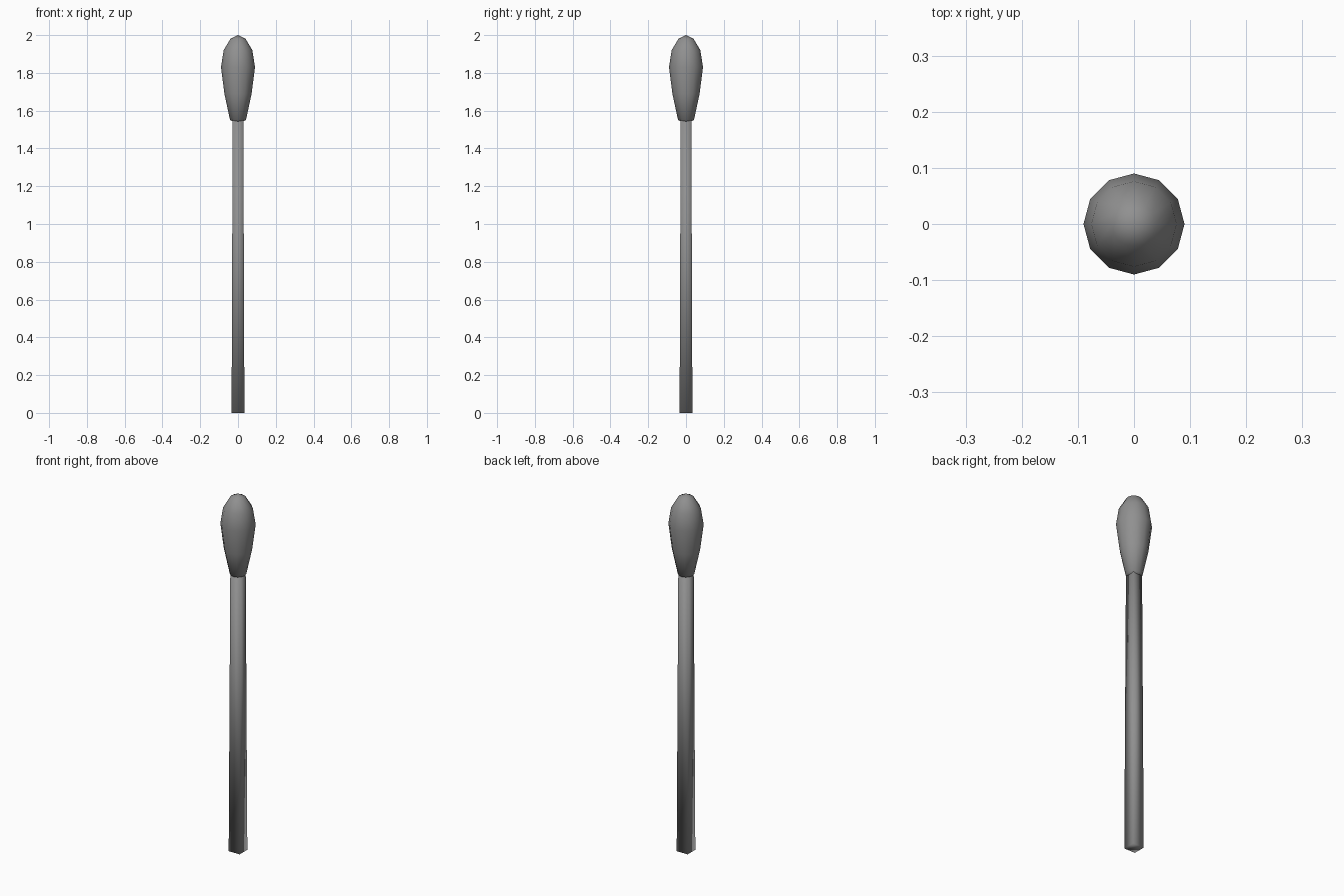
import bpy, bmesh

if "Cube" in bpy.data.objects:
    bpy.data.objects.remove(bpy.data.objects["Cube"])

# Dark grey used for the whole model
dark = bpy.data.materials.new("dark_grey")
dark.diffuse_color = (0.28, 0.28, 0.28, 1)
dark.use_nodes = True
dark.node_tree.nodes["Principled BSDF"].inputs["Base Color"].default_value = dark.diffuse_color


def add_object(name, bm):
    for f in bm.faces:
        f.smooth = True
    mesh = bpy.data.meshes.new(name)
    bm.to_mesh(mesh)
    bm.free()
    mesh.materials.append(dark)
    obj = bpy.data.objects.new(name, mesh)
    bpy.context.collection.objects.link(obj)
    return obj


# Square stick, slightly narrower at the top, which ends inside the head
STICK_TOP, BASE_HALF, TOP_HALF = 1.6, 0.034, 0.028
bm = bmesh.new()
bmesh.ops.create_cube(bm, size=2)
for v in bm.verts:
    half = TOP_HALF if v.co.z > 0 else BASE_HALF
    v.co = (v.co.x * half, v.co.y * half, STICK_TOP if v.co.z > 0 else 0)
add_object("stick", bm)

# Egg-shaped head: low-poly sphere whose rings follow a teardrop profile (radius, height)
PROFILE = [(0, 1.53), (0.042, 1.55), (0.072, 1.69), (0.09, 1.83),
           (0.076, 1.92), (0.04, 1.98), (0, 2.0)]
RINGS = len(PROFILE) - 1
bm = bmesh.new()
bmesh.ops.create_uvsphere(bm, u_segments=12, v_segments=RINGS, radius=1)
levels = sorted({round(v.co.z, 4) for v in bm.verts})
for v in bm.verts:
    radius, height = PROFILE[levels.index(round(v.co.z, 4))]
    flat = v.co.xy.normalized() * radius if radius else (0, 0)
    v.co = (flat[0], flat[1], height)
add_object("match_head", bm)
